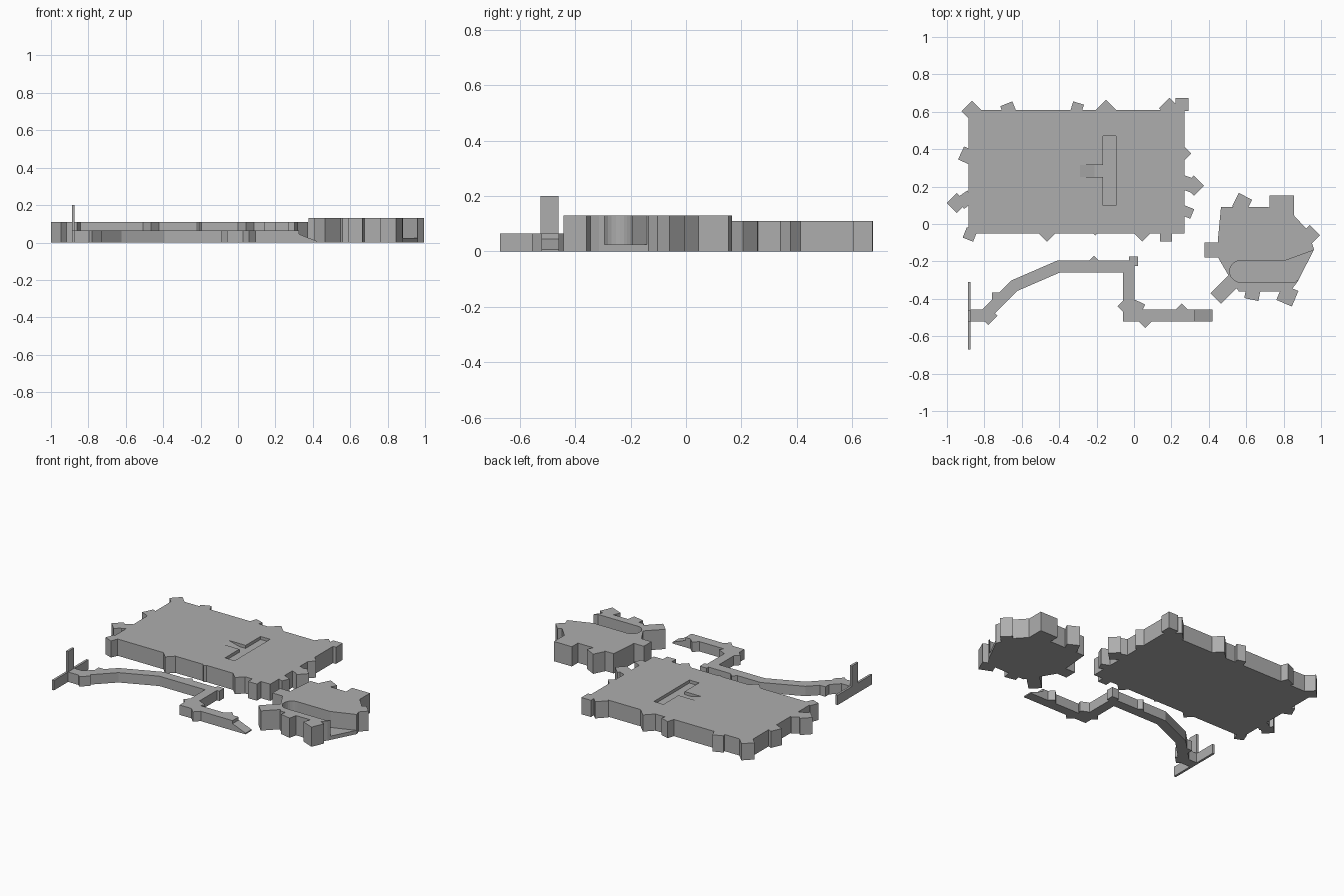
import bpy
from math import radians, sin, cos, pi
from mathutils import Vector, Matrix

if "Cube" in bpy.data.objects:
    bpy.data.objects.remove(bpy.data.objects["Cube"])

grey = bpy.data.materials.new("plain_grey")
grey.use_nodes = True
grey.diffuse_color = (0.42, 0.42, 0.42, 1)
grey.node_tree.nodes["Principled BSDF"].inputs["Base Color"].default_value = grey.diffuse_color


def prism(name, outline, low, high, matrix=Matrix()):
    """Extrude a counterclockwise outline from low to high."""
    n = len(outline)
    verts = [matrix @ Vector((x, y, z)) for z in (low, high) for x, y in outline]
    faces = [list(range(n))[::-1], list(range(n, 2 * n))]
    faces += [[i, (i + 1) % n, (i + 1) % n + n, i + n] for i in range(n)]
    mesh = bpy.data.meshes.new(name)
    mesh.from_pydata(verts, [], faces)
    mesh.materials.append(grey)
    obj = bpy.data.objects.new(name, mesh)
    bpy.context.scene.collection.objects.link(obj)
    return obj


def rect(x0, x1, y0, y1):
    return [(x0, y0), (x1, y0), (x1, y1), (x0, y1)]


def combine(obj, tool, operation):
    """Apply one boolean and drop its helper."""
    mod = obj.modifiers.new(operation, 'BOOLEAN')
    mod.operation, mod.solver, mod.object = operation, 'EXACT', tool
    bpy.context.view_layer.update()
    bpy.context.view_layer.objects.active = obj
    bpy.ops.object.modifier_apply(modifier=mod.name)
    bpy.data.objects.remove(tool)


def add_tabs(obj, height, tabs):
    """Weld rotated square tabs onto an edge: x, y, angle, size."""
    for x, y, angle, size in tabs:
        h = size / 2
        turn = Matrix.Translation((x, y, 0)) @ Matrix.Rotation(radians(angle), 4, 'Z')
        combine(obj, prism("tab", rect(-h, h, -h, h), 0, height, turn), 'UNION')


def ribbon(path, width):
    """Outline of a mitred strip along a path."""
    pts = [Vector(p) for p in path]
    left, right = [], []
    for i, p in enumerate(pts):
        a = (p - pts[i - 1]).normalized() if i else (pts[1] - p).normalized()
        b = (pts[i + 1] - p).normalized() if i < len(pts) - 1 else a
        na, nb = Vector((-a.y, a.x)), Vector((-b.y, b.x))
        m = (na + nb).normalized()
        off = m * (width / 2 / m.dot(na))
        left.append(tuple(p + off))
        right.append(tuple(p - off))
    return right + left[::-1]


# Maps an (x, z) profile to the side plane; extrusion runs along -y
side = Matrix.Rotation(pi / 2, 4, 'X')

# Body slab with ragged edge tabs
body = prism("body_slab", rect(-.885, .27, -.05, .61), 0, .11)
add_tabs(body, .11, [
    (-.866, .603, 45, .08), (-.67, .61, 22, .07), (-.305, .618, -17, .06),
    (-.15, .61, 45, .076), (.19, .618, 45, .08), (.257, .638, 0, .07),
    (.257, .377, 45, .07), (.32, .205, 45, .076), (.285, .215, -20, .075),
    (.286, .064, -22, .055), (.171, -.062, 0, .064), (.043, -.04, 45, .076),
    (-.208, -.008, 45, .076), (-.465, -.04, 45, .076), (-.877, -.056, -22, .06),
    (-.947, .112, 45, .076), (-.9, .13, 35, .07), (-.89, .364, -25, .076)])

# T-shaped socket: crossbar, then a stem that ramps up to the surface
combine(body, prism("socket_bar", rect(-.165, -.095, .10, .47), .09, .2), 'DIFFERENCE')
stem = [(-.29, .11), (-.21, .09), (-.15, .09), (-.15, .15), (-.29, .15)]
combine(body, prism("socket_stem", stem, -.315, -.25, side), 'DIFFERENCE')

# Head slab
head = prism("head_slab", [
    (.465, .09), (.45, -.07), (.45, -.18), (.508, -.28), (.56, -.36), (.834, -.36),
    (.872, -.313), (.963, -.136), (.925, -.03), (.856, .045), (.717, .09)], 0, .13)
add_tabs(head, .13, [
    (.417, -.139, 0, .08), (.578, .112, -27, .08), (.79, .088, 0, .13),
    (.94, -.06, 45, .076), (.82, -.382, -23, .09), (.635, -.366, -12, .077),
    (.465, -.37, 45, .08), (.513, -.323, 45, .08)])

# Mouth channel: rounded at the back, flaring open at the side
bend = [(.57 - .058 * sin(pi * i / 12), -.253 + .058 * cos(pi * i / 12)) for i in range(13)]
mouth = bend + [(.86, -.311), (.88, -.295), (1.05, -.2), (1.05, -.108), (.81, -.195)]
combine(head, prism("mouth", mouth, .025, .2), 'DIFFERENCE')

# Bent neck strip with tabs
neck = prism("neck_strip", ribbon([
    (-.88, -.49), (-.80, -.49), (-.64, -.33), (-.40, -.226),
    (-.028, -.226), (-.028, -.49), (.42, -.49)], .064), 0, .065)
add_tabs(neck, .065, [
    (-.003, -.2, 0, .05), (-.214, -.205, 45, .05), (-.78, -.49, 45, .07),
    (-.735, -.39, 0, .05), (-.05, -.44, 45, .055), (.02, -.445, -25, .06),
    (.06, -.51, 45, .065), (.255, -.47, 45, .063)])

# Wedge tip where the neck thins out
tip = [(.326, .045), (.43, .004), (.5, .004), (.5, .1), (.326, .1)]
combine(neck, prism("tip_cut", tip, .4, .6, side), 'DIFFERENCE')

# Upright T-shaped end plate
plate = prism("end_plate", rect(-.888, -.873, -.67, -.31), 0, .065)
combine(plate, prism("upright", rect(-.888, -.873, -.525, -.46), 0, .2), 'UNION')
